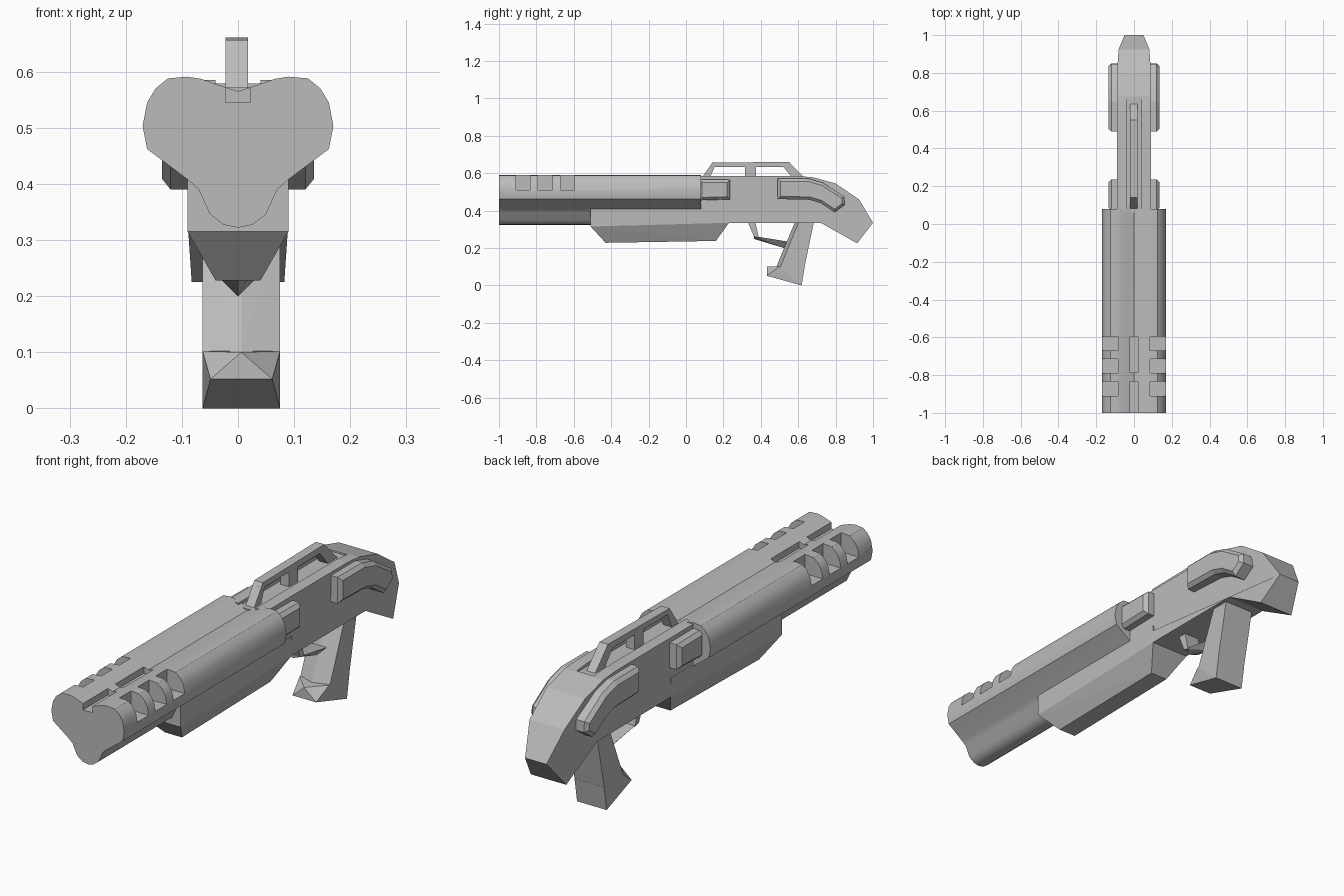
import bpy, bmesh
from mathutils import Vector

cube = bpy.data.objects.get("Cube")
if cube:
    bpy.data.objects.remove(cube, do_unlink=True)

grey = bpy.data.materials.new("plain grey")
grey.use_nodes = True
GREY = (0.5, 0.5, 0.5, 1)
grey.diffuse_color = GREY
bsdf = next(n for n in grey.node_tree.nodes if n.type == 'BSDF_PRINCIPLED')
bsdf.inputs["Base Color"].default_value = GREY


def finish(name, bm):
    bmesh.ops.recalc_face_normals(bm, faces=bm.faces)
    mesh = bpy.data.meshes.new(name)
    bm.to_mesh(mesh)
    bm.free()
    mesh.materials.append(grey)
    ob = bpy.data.objects.new(name, mesh)
    bpy.context.collection.objects.link(ob)
    return ob


def loft(name, ring_a, ring_b, bevel=0):
    """Solid between two matching rings; the second cap may be bevelled."""
    bm = bmesh.new()
    a = [bm.verts.new(p) for p in ring_a]
    b = [bm.verts.new(p) for p in ring_b]
    n = len(a)
    for i in range(n):
        j = (i + 1) % n
        bm.faces.new((a[i], a[j], b[j], b[i]))
    bm.faces.new(a[::-1])
    cap = bm.faces.new(b)
    bmesh.ops.recalc_face_normals(bm, faces=bm.faces)
    if bevel:
        bmesh.ops.bevel(bm, geom=list(cap.edges), offset=bevel, segments=1,
                        affect='EDGES', profile=0.5)
    return finish(name, bm)


def side_prism(name, outline, width, centre=0.0):
    """Side outline of (y, z), with half width given by a function of y."""
    return loft(name, [(centre - width(y), y, z) for y, z in outline],
                [(centre + width(y), y, z) for y, z in outline])


def hull(name, points, centre=0.0):
    """Convex solid from points mirrored in x."""
    bm = bmesh.new()
    for x, y, z in points:
        bm.verts.new((centre + x, y, z))
        if x:
            bm.verts.new((centre - x, y, z))
    bmesh.ops.convex_hull(bm, input=list(bm.verts))
    bmesh.ops.delete(bm, geom=[v for v in bm.verts if not v.link_faces], context='VERTS')
    bmesh.ops.dissolve_limit(bm, angle_limit=0.02, verts=list(bm.verts), edges=list(bm.edges))
    return finish(name, bm)


def cut(target, boxes):
    """Cut boxes given as (min corner, max corner)."""
    bm = bmesh.new()
    for lo, hi in boxes:
        lo, hi = Vector(lo), Vector(hi)
        for v in bmesh.ops.create_cube(bm, size=1)["verts"]:
            v.co = (lo + hi) / 2 + v.co * (hi - lo)
    cutter = finish("cutter", bm)
    mod = target.modifiers.new("cut", 'BOOLEAN')
    mod.operation, mod.solver, mod.object = 'DIFFERENCE', 'EXACT', cutter
    bpy.context.view_layer.objects.active = target
    bpy.ops.object.modifier_apply(modifier=mod.name)
    bpy.data.objects.remove(cutter, do_unlink=True)


# Twin barrels with the tube below, one heart-shaped section
half = [(0.04, 0.578), (0.065, 0.587), (0.09, 0.591), (0.125, 0.588), (0.147, 0.57),
        (0.162, 0.545), (0.17, 0.503), (0.162, 0.462), (0.09, 0.408), (0.07, 0.39),
        (0.05, 0.346), (0.025, 0.327)]
section = [(0, 0.565)] + half + [(0, 0.322)] + [(-x, z) for x, z in reversed(half)]
barrel = loft("barrels", [(x, -1, z) for x, z in section], [(x, 0.08, z) for x, z in section])

# Vent slots on both barrels, and sight grooves in the valley
slots = [((-0.022, -1.1, 0.545), (0.022, -0.835, 0.65)),
         ((-0.022, -0.785, 0.545), (0.022, -0.595, 0.65))]
for y in (-0.91, -0.79, -0.67):
    slots.append(((0.085, y, 0.51), (0.25, y + 0.075, 0.65)))
    slots.append(((-0.25, y, 0.51), (-0.085, y + 0.075, 0.65)))
cut(barrel, slots)
bpy.ops.object.select_all(action='DESELECT')
barrel.select_set(True)
bpy.ops.object.shade_smooth_by_angle(angle=0.5)


# Receiver and stock, narrowing at the butt
def stock_width(y):
    if y < 0.84:
        return 0.09
    return 0.09 - 0.1 * (y - 0.84) if y < 0.93 else 0.081 - 0.031 * (y - 0.93) / 0.07


receiver = side_prism("receiver_and_stock", [
    (-0.3, 0.335), (0.72, 0.335), (0.915, 0.225), (1.0, 0.335), (0.925, 0.46),
    (0.8, 0.545), (0.68, 0.578), (0.6, 0.585), (0.06, 0.585), (0.06, 0.41), (-0.3, 0.41)],
    stock_width)
cut(receiver, [((-0.04, 0.04, 0.572), (0.04, 0.67, 0.7))])

# Fore-end under the barrels
hull("fore_end", [(0.09, -0.51, 0.415), (0.09, -0.51, 0.315), (0.04, -0.43, 0.228),
                  (0.04, 0.16, 0.238), (0.09, 0.23, 0.335), (0.09, 0.23, 0.415)])

# Raised pads on both sides
front_pad = [(0.07, 0.455), (0.235, 0.46), (0.235, 0.565), (0.07, 0.567)]
rear_pad = [(0.49, 0.462), (0.66, 0.458), (0.72, 0.44), (0.795, 0.39), (0.85, 0.43),
            (0.848, 0.475), (0.73, 0.55), (0.65, 0.572), (0.49, 0.572)]
for side, s in (("left", 1), ("right", -1)):
    for name, outline in (("front_pad", front_pad), ("rear_pad", rear_pad)):
        loft(f"{side}_{name}", [(s * 0.07, y, z) for y, z in outline],
             [(s * 0.135, y, z) for y, z in outline], bevel=0.015)

# Carry handle: top bar on three struts
handle = {
    "handle_bar": [(0.125, 0.634), (0.14, 0.656), (0.55, 0.661), (0.576, 0.634)],
    "handle_front_strut": [(0.08, 0.568), (0.125, 0.568), (0.155, 0.64), (0.129, 0.64)],
    "handle_post": [(0.315, 0.568), (0.375, 0.568), (0.375, 0.64), (0.315, 0.64)],
    "handle_rear_strut": [(0.575, 0.568), (0.64, 0.568), (0.57, 0.64), (0.515, 0.64)]}
for name, outline in handle.items():
    side_prism(name, outline, lambda y: 0.02, -0.002)

# Trigger guard
hull("guard_front", [(0.035, 0.33, 0.34), (0.035, 0.37, 0.34), (0.035, 0.39, 0.255),
                     (0.035, 0.363, 0.262), (0, 0.37, 0.248)])
hull("guard_bottom", [(0.035, 0.363, 0.264), (0.035, 0.54, 0.235),
                      (0, 0.365, 0.248), (0, 0.525, 0.2)])

# Pistol grip with a flared toe
hull("grip", [(0.069, 0.685, 0.345), (0.069, 0.634, 0.1), (0.069, 0.605, 0.345),
              (0.069, 0.505, 0.1), (0, 0.585, 0.345), (0, 0.483, 0.1)], 0.006)
hull("grip_toe", [(0.069, 0.618, 0.0), (0.069, 0.635, 0.102), (0.069, 0.5, 0.102),
                  (0.055, 0.432, 0.052), (0, 0.432, 0.1)], 0.006)
